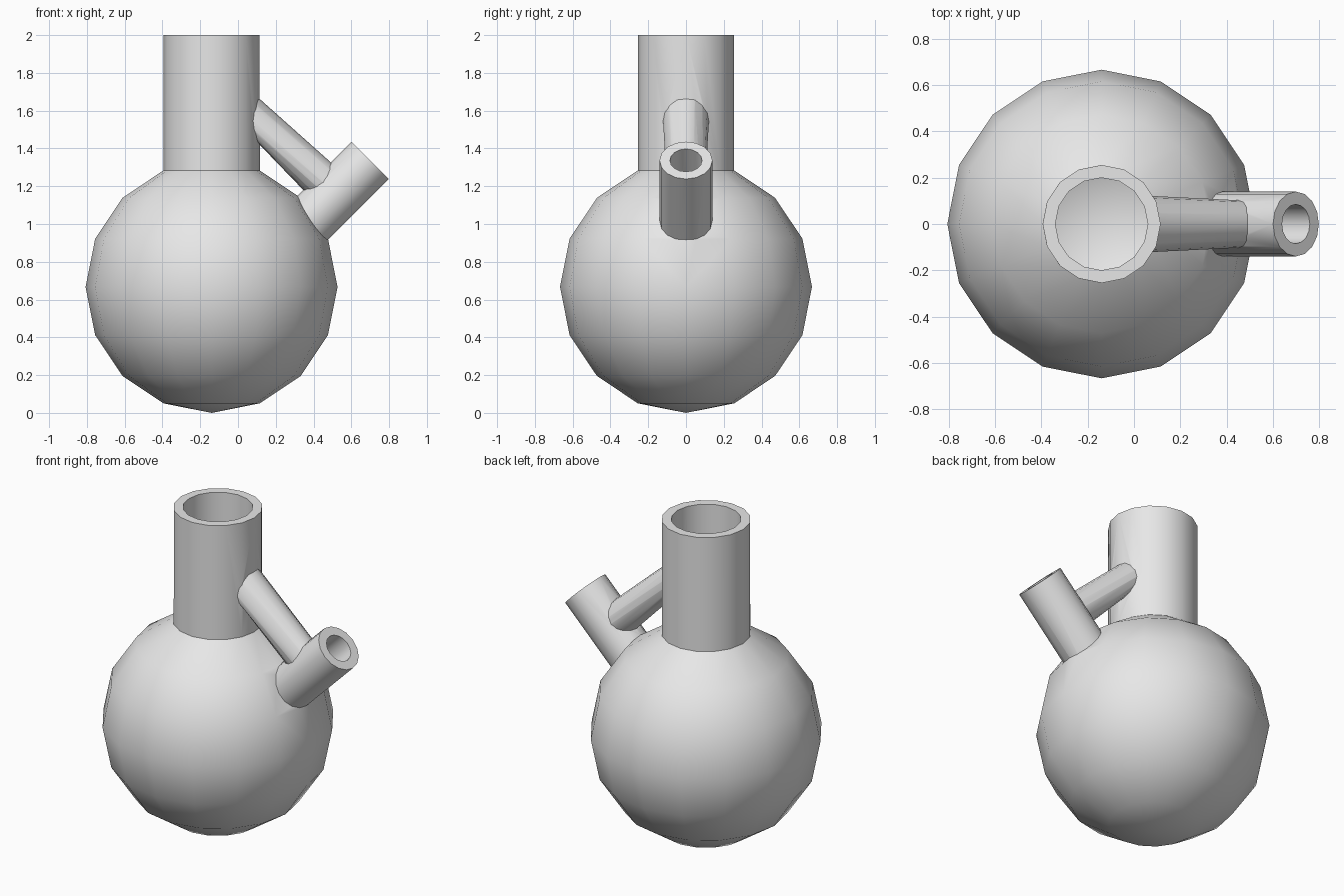
import bpy, bmesh
from math import sin, cos, sqrt, radians, tau
from mathutils import Vector

if "Cube" in bpy.data.objects:
    bpy.data.objects.remove(bpy.data.objects["Cube"])

SIDES = 16
WALL = 0.055
CENTRE = Vector((-0.14, 0, 0.667))
AXIS = Vector((1, 0, 1)).normalized()      # side tube direction
UP = Vector((-1, 0, 1)).normalized()       # upper side of the side tube
Y = Vector((0, 1, 0))
MOUTH = Vector((0.70, 0, 1.337))
ANGLES = [tau * i / SIDES for i in range(SIDES)]

glass = bpy.data.materials.new("grey")
glass.use_nodes = True
glass.diffuse_color = (0.8, 0.8, 0.8, 1)
glass.node_tree.nodes["Principled BSDF"].inputs["Base Color"].default_value = (0.8, 0.8, 0.8, 1)


def loft(name, rings):
    """Closed solid skinned through a list of rings."""
    bm = bmesh.new()
    loops = [[bm.verts.new(p) for p in ring] for ring in rings]
    for a, b in zip(loops, loops[1:]):
        for i in range(SIDES):
            j = (i + 1) % SIDES
            bm.faces.new((a[i], a[j], b[j], b[i]))
    bm.faces.new(loops[0])
    bm.faces.new(loops[-1])
    bmesh.ops.remove_doubles(bm, verts=bm.verts, dist=0.0001)
    bmesh.ops.recalc_face_normals(bm, faces=bm.faces)
    mesh = bpy.data.meshes.new(name)
    bm.to_mesh(mesh)
    bm.free()
    mesh.materials.append(glass)
    obj = bpy.data.objects.new(name, mesh)
    bpy.context.collection.objects.link(obj)
    return obj


def circle(centre, u, v, r):
    return [centre + (u * cos(t) + v * sin(t)) * r for t in ANGLES]


def body(name, inset, top):
    """Round bulb with a straight neck."""
    radius, neck = 0.667 - inset, 0.255 - inset
    profile = [(radius * cos(radians(a / 2)), CENTRE.z + radius * sin(radians(a / 2)))
               for a in range(-180, 136, 45)]
    if inset:
        profile.append((neck, profile[-1][1] + 0.02))
    profile.append((neck, top))
    return loft(name, [circle(Vector((CENTRE.x, 0, z)), Vector((1, 0, 0)), Y, r)
                       for r, z in profile])


def side_tube(name, inset, start, end):
    return loft(name, [circle(MOUTH + AXIS * s, UP, Y, 0.14 - inset) for s in (start, end)])


def connector(name, inset, sink):
    """Bridge from the neck wall to the upper wall of the side tube."""
    neck_ring, tube_ring = [], []
    for t in ANGLES:
        y = (0.122 - inset) * sin(t)
        x = CENTRE.x + sqrt(0.25 ** 2 - y * y) - sink
        neck_ring.append(Vector((x, y, 1.56 + (0.12 - inset) * cos(t))))
        y = (0.102 - inset) * sin(t)
        along = -0.258 + (0.104 - inset) * cos(t)
        tube_ring.append(MOUTH + AXIS * along + UP * (sqrt(0.135 ** 2 - y * y) - sink) + Y * y)
    return loft(name, [neck_ring, tube_ring])


# Outer solids, then the hollows cut out of them
flask = body("flask", 0, 2.0)
steps = [
    (side_tube("side_tube", 0, -0.62, 0), 'UNION'),
    (connector("connector", 0, 0.015), 'UNION'),
    (body("body_hollow", WALL, 2.1), 'DIFFERENCE'),
    (side_tube("side_tube_hollow", WALL, -0.72, 0.1), 'DIFFERENCE'),
    (connector("connector_hollow", WALL, 0.08), 'DIFFERENCE'),
]
bpy.ops.object.select_all(action='DESELECT')
bpy.context.view_layer.objects.active = flask
flask.select_set(True)
for part, operation in steps:
    mod = flask.modifiers.new(part.name, 'BOOLEAN')
    mod.operation = operation
    mod.solver = 'EXACT'
    mod.object = part
    bpy.ops.object.modifier_apply(modifier=mod.name)
    bpy.data.objects.remove(part)

bpy.ops.object.shade_smooth_by_angle(angle=radians(32))
